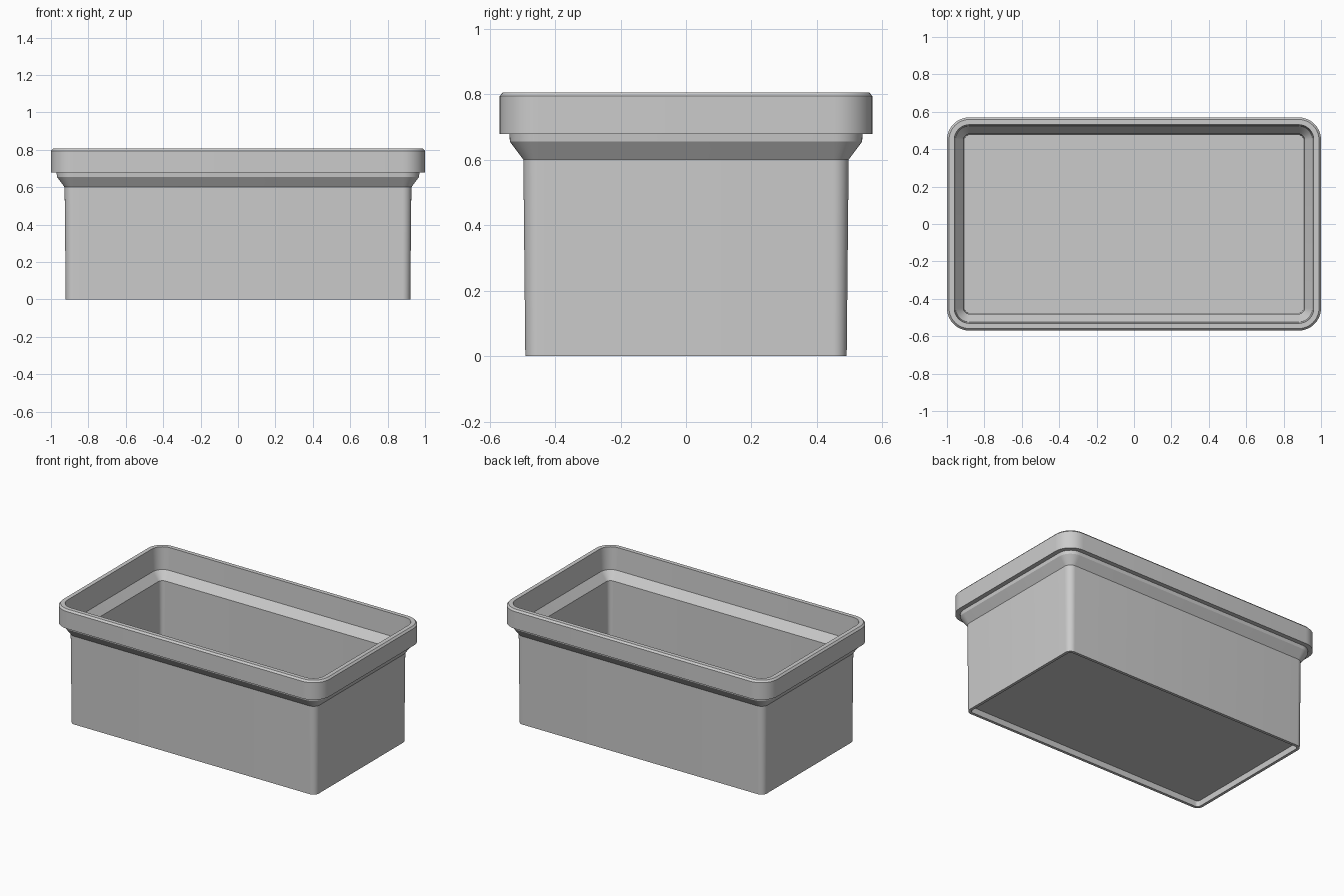
import bpy, bmesh, math

cube = bpy.data.objects.get("Cube")
if cube:
    bpy.data.objects.remove(cube, do_unlink=True)

# Centres of the rounded corners, shared by every ring
CORE_X, CORE_Y, SEGMENTS = 0.88, 0.45, 10

grey = bpy.data.materials.new("plain grey")
grey.use_nodes = True
colour = (0.6, 0.6, 0.6, 1)
grey.diffuse_color = colour
grey.node_tree.nodes["Principled BSDF"].inputs["Base Color"].default_value = colour


def rounded_ring(bm, radius, z):
    """Rounded rectangle of vertices at one height."""
    ring = []
    corners = [(1, 1), (-1, 1), (-1, -1), (1, -1)]
    for i, (sx, sy) in enumerate(corners):
        for k in range(SEGMENTS + 1):
            a = (i + k / SEGMENTS) * math.pi / 2
            ring.append(bm.verts.new((sx * CORE_X + radius * math.cos(a),
                                      sy * CORE_Y + radius * math.sin(a), z)))
    return ring


def sweep_profile(name, profile):
    """Carry a (corner radius, height) profile round the tub and cap both ends."""
    bm = bmesh.new()
    rings = [rounded_ring(bm, r, z) for r, z in profile]
    for low, high in zip(rings, rings[1:]):
        for j in range(len(low)):
            n = (j + 1) % len(low)
            bm.faces.new((low[j], low[n], high[n], high[j]))
    bm.faces.new(rings[0][::-1])
    bm.faces.new(rings[-1])
    bmesh.ops.recalc_face_normals(bm, faces=bm.faces)
    mesh = bpy.data.meshes.new(name)
    bm.to_mesh(mesh)
    bm.free()
    mesh.materials.append(grey)
    obj = bpy.data.objects.new(name, mesh)
    bpy.context.collection.objects.link(obj)
    bpy.ops.object.select_all(action="DESELECT")
    obj.select_set(True)
    bpy.context.view_layer.objects.active = obj
    bpy.ops.object.shade_smooth_by_angle(angle=math.radians(25))
    return obj


underside = [(0.022, 0.04), (0.022, 0.0)]
outer_wall = [(0.041, 0.0), (0.047, 0.6), (0.088, 0.655), (0.09, 0.678)]
lip = [(0.12, 0.678), (0.12, 0.794), (0.109, 0.806), (0.081, 0.806)]
inner_wall = [(0.074, 0.655), (0.031, 0.6), (0.026, 0.055)]

sweep_profile("storage_tub", underside + outer_wall + lip + inner_wall)
